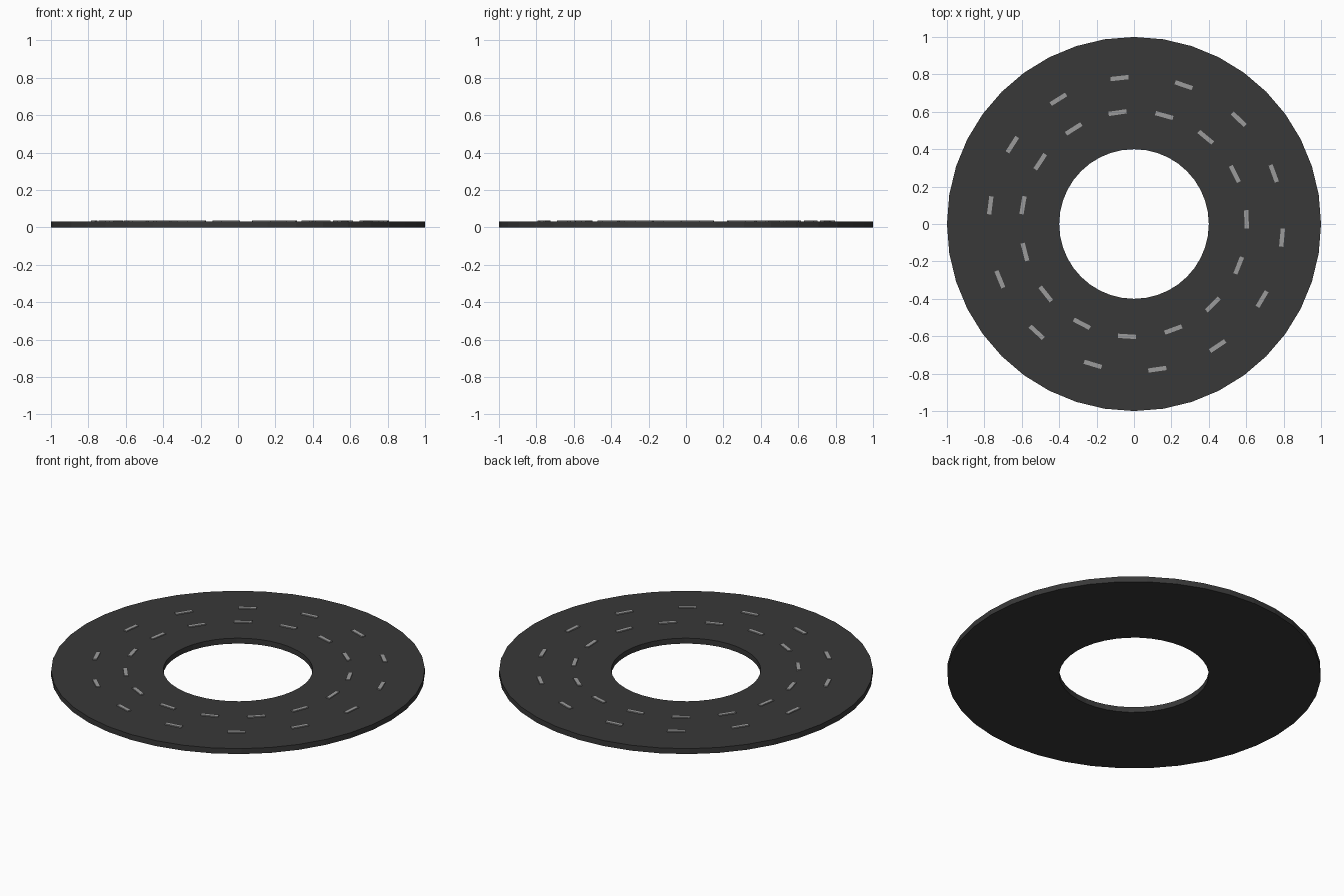
import bpy, bmesh
from math import cos, sin, radians, tau
from mathutils import Matrix

if "Cube" in bpy.data.objects:
    bpy.data.objects.remove(bpy.data.objects["Cube"])


def material(name, v):
    m = bpy.data.materials.new(name)
    m.diffuse_color = (v, v, v, 1)
    m.use_nodes = True
    m.node_tree.nodes["Principled BSDF"].inputs["Base Color"].default_value = m.diffuse_color
    return m


def add_object(name, bm, mat):
    bmesh.ops.recalc_face_normals(bm, faces=bm.faces)
    mesh = bpy.data.meshes.new(name)
    bm.to_mesh(mesh)
    bm.free()
    mesh.materials.append(mat)
    ob = bpy.data.objects.new(name, mesh)
    bpy.context.collection.objects.link(ob)
    return ob


asphalt = material("asphalt", 0.04)
paint = material("lane_paint", 0.33)
THICK = 0.032

# Flat ring-shaped road slab
SIDES = 40
bm = bmesh.new()
profile = [(0.4, 0), (1.0, 0), (1.0, THICK), (0.4, THICK)]
rings = [[bm.verts.new((r * cos(tau * i / SIDES), r * sin(tau * i / SIDES), z))
          for r, z in profile] for i in range(SIDES)]
for i in range(SIDES):
    a, b = rings[i], rings[(i + 1) % SIDES]
    for k in range(4):
        n = (k + 1) % 4
        bm.faces.new((a[k], b[k], b[n], a[n]))
add_object("road_ring", bm, asphalt)


# Dashed lane lines: raised straight strips, laid clockwise from the left side
def lane_dashes(name, radius, count, first, step, shift_x):
    bm = bmesh.new()
    for i in range(count):
        a = radians(first - i * step)
        place = (Matrix.Translation((shift_x + radius * cos(a), radius * sin(a), THICK + 0.001))
                 @ Matrix.Rotation(a, 4, 'Z')
                 @ Matrix.Diagonal((0.023, 0.097, 0.01, 1)))
        bmesh.ops.create_cube(bm, size=1, matrix=place)
    add_object(name, bm, paint)


lane_dashes("inner_lane_dashes", 0.602, 15, 170.4, 24.0, 0.0)
lane_dashes("outer_lane_dashes", 0.785, 14, 172.7, 25.43, 0.01)
